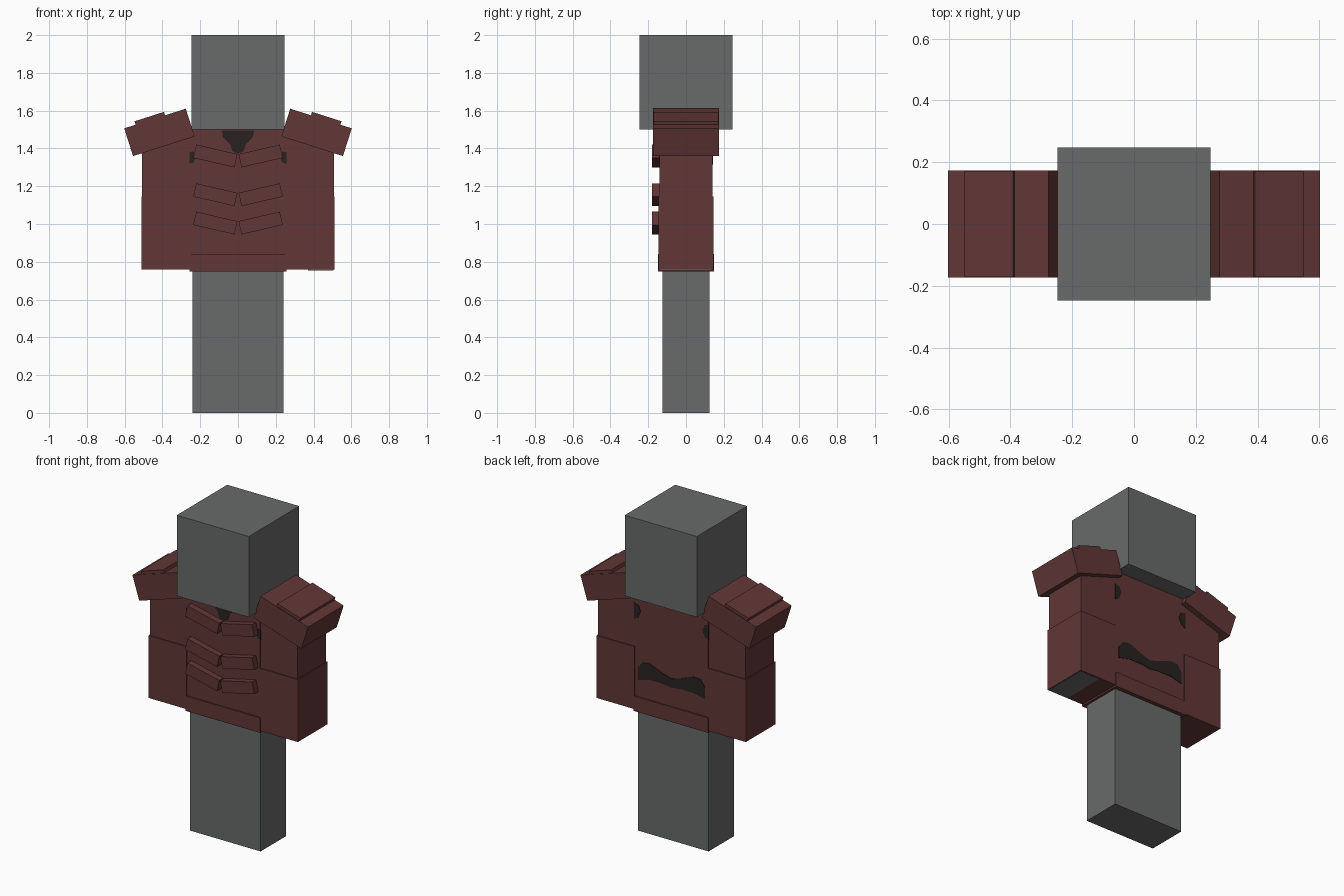
import bpy, bmesh, math
from mathutils import Matrix, Vector

if "Cube" in bpy.data.objects:
    bpy.data.objects.remove(bpy.data.objects["Cube"])


def material(name, rgb):
    m = bpy.data.materials.new(name)
    m.diffuse_color = (*rgb, 1)
    m.use_nodes = True
    m.node_tree.nodes["Principled BSDF"].inputs["Base Color"].default_value = m.diffuse_color
    return m


GREY = material("body grey", (0.14, 0.145, 0.142))
RED = material("armour red", (0.122, 0.038, 0.038))
DARK = material("dark opening", (0.021, 0.016, 0.015))


def finish(name, bm, mat):
    bmesh.ops.recalc_face_normals(bm, faces=bm.faces)
    mesh = bpy.data.meshes.new(name)
    bm.to_mesh(mesh)
    bm.free()
    mesh.materials.append(mat)
    obj = bpy.data.objects.new(name, mesh)
    bpy.context.collection.objects.link(obj)
    return obj


def box(name, mat, x, y, z, angle=0.0, pivot=(0, 0)):
    """Box from ranges, turned about the y axis and moved to pivot (x, z)."""
    bm = bmesh.new()
    bmesh.ops.create_cube(bm, size=1)
    for v in bm.verts:
        v.co = Vector(r[0] if c < 0 else r[1] for c, r in zip(v.co, (x, y, z)))
    turn = Matrix.Translation((pivot[0], 0, pivot[1])) @ Matrix.Rotation(math.radians(angle), 4, 'Y')
    bm.transform(turn)
    return finish(name, bm, mat)


def plate(name, mat, outline, y):
    """Thin painted plate with an outline in x and z."""
    bm = bmesh.new()
    face = bm.faces.new([bm.verts.new((px, y - 0.003, pz)) for px, pz in outline])
    ext = bmesh.ops.extrude_face_region(bm, geom=[face])
    bmesh.ops.translate(bm, vec=(0, 0.006, 0),
                        verts=[g for g in ext["geom"] if isinstance(g, bmesh.types.BMVert)])
    return finish(name, bm, mat)


def span(s, a, b):
    return tuple(sorted((s * a, s * b)))


def both_sides(half):
    return half + [(-x, z) for x, z in reversed(half) if abs(x) > 1e-6]


# Body, chest armour and belt
box("head", GREY, (-0.247, 0.247), (-0.247, 0.247), (1.5, 2.0))
box("legs", GREY, (-0.242, 0.242), (-0.124, 0.124), (0, 0.755))
box("chest_armour", RED, (-0.25, 0.25), (-0.14, 0.14), (0.755, 1.5))
box("belt", RED, (-0.256, 0.256), (-0.149, 0.149), (0.748, 0.84))

for s, side in ((1, "right"), (-1, "left")):
    # Arms: sleeve and slightly larger gauntlet
    box(f"sleeve_{side}", RED, span(s, 0.25, 0.507), (-0.139, 0.139), (1.1, 1.5))
    box(f"gauntlet_{side}", RED, span(s, 0.25, 0.512), (-0.145, 0.145), (0.758, 1.145))

    # Shoulder guard with raised cap, both sloping outward
    tilt, pivot = s * 17.7, (s * 0.416, 1.485)
    box(f"shoulder_guard_{side}", RED, (-0.171, 0.171), (-0.174, 0.174),
        (-0.077, 0.077), tilt, pivot)
    box(f"shoulder_cap_{side}", RED, span(s, -0.056, 0.108), (-0.171, 0.171),
        (0.0, 0.096), tilt, pivot)

    # Slanted rib plates
    for i, z in enumerate((1.36, 1.155, 1.005)):
        box(f"rib_{side}_{i + 1}", RED, (-0.112, 0.112), (-0.179, -0.13),
            (-0.036, 0.036), -s * 13, (s * 0.12, z))

    # Small openings beside the chest, front and back
    spot = [(0.256, 1.38), (0.235, 1.385), (0.225, 1.35), (0.235, 1.325), (0.256, 1.32)]
    plate(f"front_gap_{side}", DARK, [(s * x, z) for x, z in spot], -0.14)
    spot = [(0.256, 1.415), (0.225, 1.405), (0.212, 1.37), (0.23, 1.33), (0.256, 1.315)]
    plate(f"back_gap_{side}", DARK, [(s * x, z) for x, z in spot], 0.14)

# Exposed hand under one sleeve
box("hand", GREY, (0.37, 0.506), (-0.138, 0.138), (0.755, 0.762))

# Neck opening and wavy opening across the back
plate("neck_opening", DARK,
      both_sides([(0.085, 1.496), (0.08, 1.46), (0.04, 1.42), (0.03, 1.385), (0, 1.372)]), -0.14)
plate("back_opening", DARK,
      both_sides([(0, 1.012), (0.06, 1.03), (0.15, 1.065), (0.2, 1.06), (0.23, 1.02),
                  (0.23, 0.945), (0.15, 0.965), (0.06, 0.965), (0, 0.957)]), 0.14)
